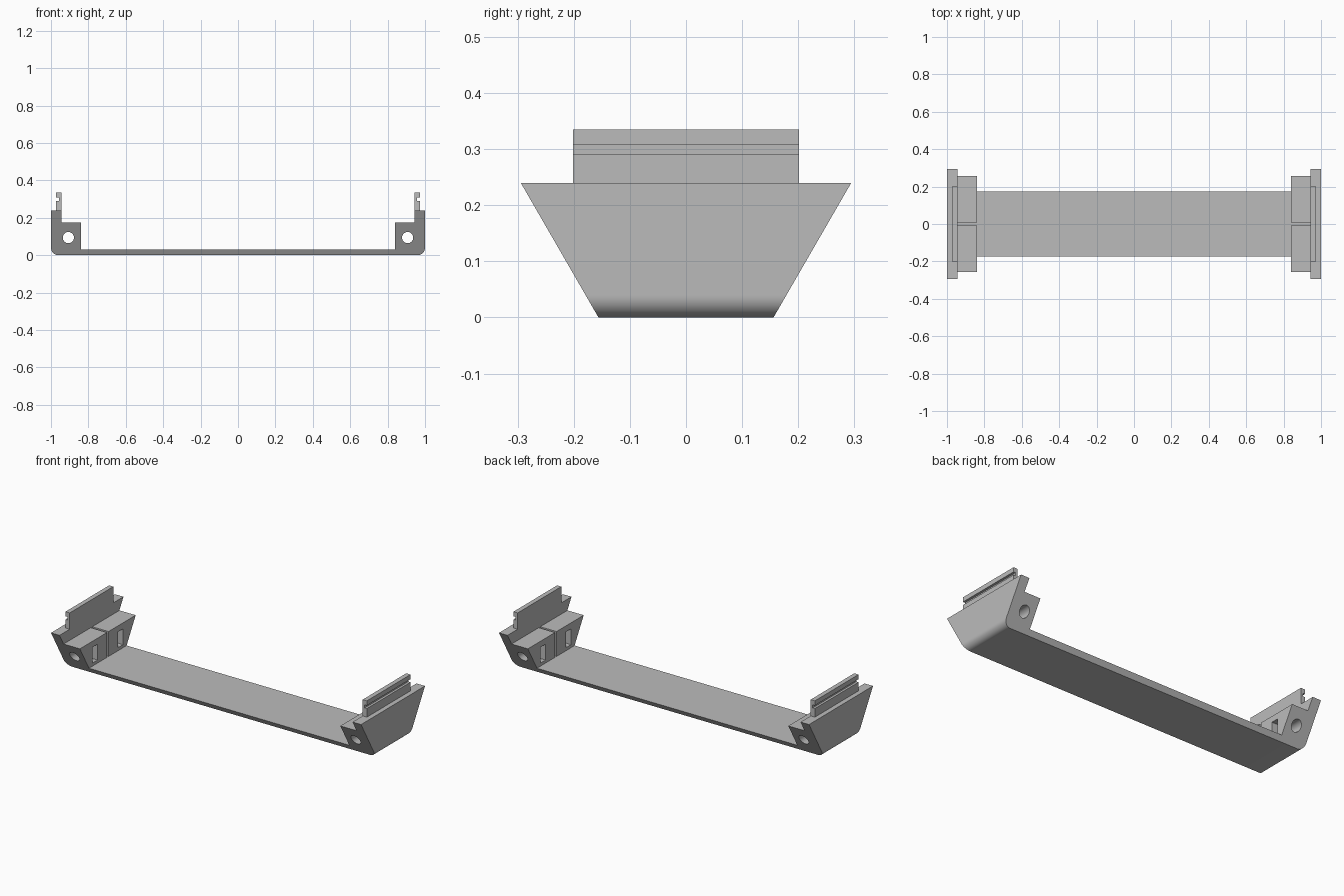
import bpy, bmesh, math

cube = bpy.data.objects.get("Cube")
if cube:
    bpy.data.objects.remove(cube, do_unlink=True)

grey = bpy.data.materials.new("plain grey")
grey.use_nodes = True
GREY = (0.5, 0.5, 0.5, 1)
grey.diffuse_color = GREY
grey.node_tree.nodes["Principled BSDF"].inputs["Base Color"].default_value = GREY


def prism(name, profile, half_depth):
    """Extrude an xz profile along y; half_depth(z) gives the half width."""
    bm = bmesh.new()
    front = [bm.verts.new((x, -half_depth(z), z)) for x, z in profile]
    back = [bm.verts.new((x, half_depth(z), z)) for x, z in profile]
    bm.faces.new(front)
    bm.faces.new(back[::-1])
    n = len(profile)
    for i in range(n):
        j = (i + 1) % n
        bm.faces.new((front[j], front[i], back[i], back[j]))
    bmesh.ops.recalc_face_normals(bm, faces=bm.faces)
    mesh = bpy.data.meshes.new(name)
    bm.to_mesh(mesh)
    bm.free()
    mesh.materials.append(grey)
    obj = bpy.data.objects.new(name, mesh)
    bpy.context.collection.objects.link(obj)
    return obj


def box(name, x0, x1, y0, y1, z0, z1):
    obj = prism(name, [(x0, z0), (x1, z0), (x1, z1), (x0, z1)],
                lambda z: (y1 - y0) / 2)
    obj.location.y = (y0 + y1) / 2
    return obj


def cut(target, cutter):
    mod = target.modifiers.new(cutter.name, "BOOLEAN")
    mod.operation = "DIFFERENCE"
    mod.solver = "EXACT"
    mod.object = cutter
    cutter.hide_render = True
    cutter.hide_set(True)


# U-shaped body: thin floor, stepped end blocks, rounded outer bottom corners
R = 0.04
corner = [(1 - R + R * math.sin(a), R - R * math.cos(a))
          for a in (math.pi / 2 * i / 12 for i in range(13))]
half = corner + [(1, 0.24), (0.945, 0.24), (0.945, 0.175), (0.84, 0.175), (0.84, 0.03)]
profile = half + [(-x, z) for x, z in reversed(half)]
slope = math.tan(math.radians(30))
body = prism("body", profile, lambda z: 0.156 + slope * z)

for side, s in (("left", 1), ("right", -1)):
    # Bolt hole running front to back
    bolt = [(s * 0.907 + 0.03 * math.cos(a), 0.094 + 0.03 * math.sin(a))
            for a in (math.tau * i / 32 for i in range(32))]
    cut(body, prism(side + "_bolt_hole_cutter", bolt, lambda z: 0.4))
    # Narrow gap dividing the end block
    x0, x1 = sorted((s * 0.83, s * 0.945))
    cut(body, box(side + "_gap_cutter", x0, x1, -0.007, 0.007, 0.03, 0.2))
    # Nut pockets in the inner face
    for end, t in (("back", 1), ("front", -1)):
        y0, y1 = sorted((t * 0.095, t * 0.14))
        cut(body, box(f"{side}_{end}_nut_pocket_cutter", x0, x1, y0, y1, 0.048, 0.14))
    # Upright rail with a groove along its outer face
    rail = [(0.945, 0.24), (0.972, 0.24), (0.972, 0.29), (0.958, 0.29),
            (0.958, 0.308), (0.972, 0.308), (0.972, 0.335), (0.945, 0.335)]
    prism(side + "_rail", [(s * x, z) for x, z in rail], lambda z: 0.201)

# Apply the cuts, then smooth only the rounded surfaces
bpy.ops.object.select_all(action="DESELECT")
bpy.context.view_layer.objects.active = body
body.select_set(True)
for mod in list(body.modifiers):
    bpy.ops.object.modifier_apply(modifier=mod.name)
bpy.ops.object.shade_smooth_by_angle(angle=math.radians(25))
for obj in [o for o in bpy.data.objects if o.name.endswith("_cutter")]:
    bpy.data.objects.remove(obj, do_unlink=True)
